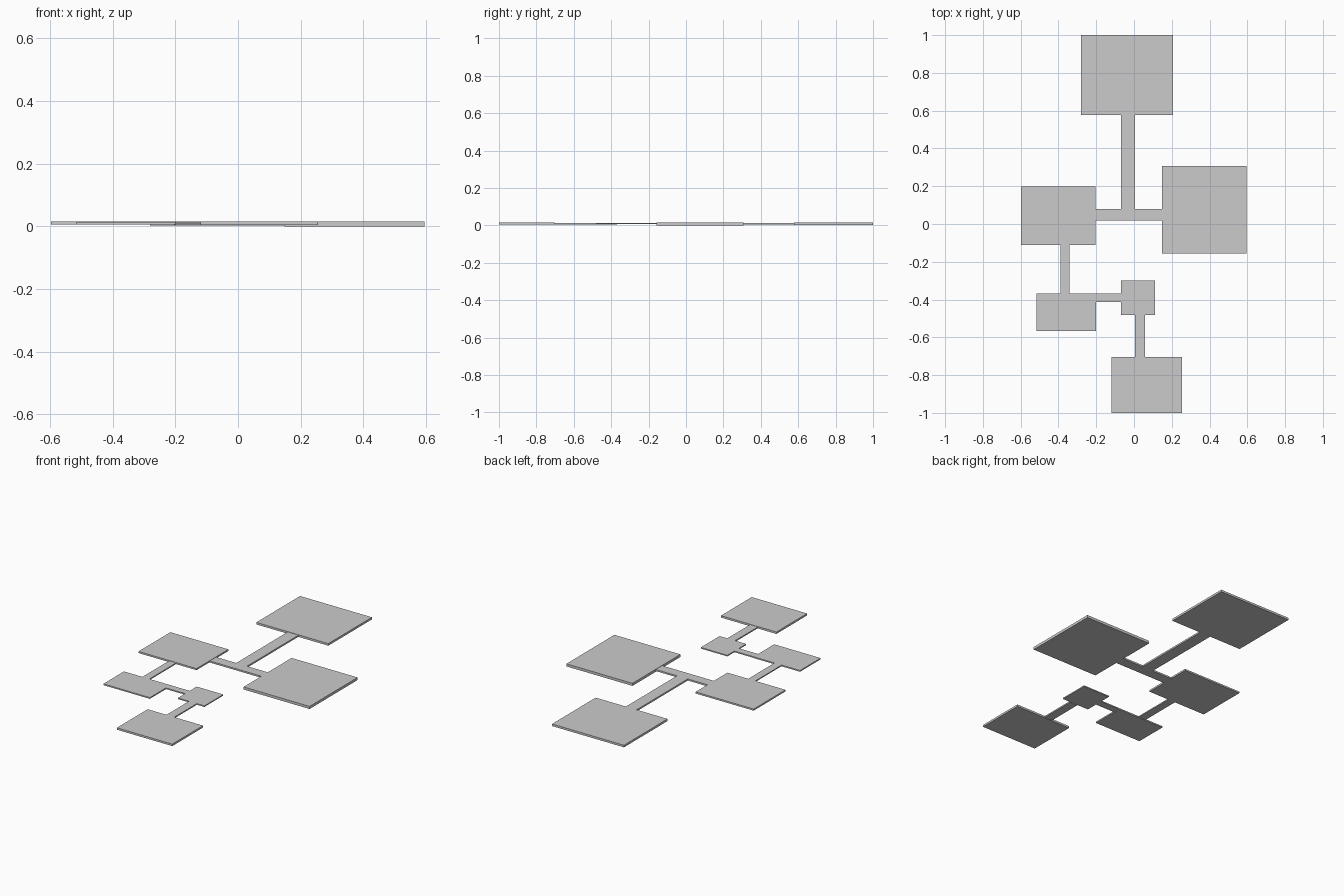
import bpy, bmesh
from mathutils import Vector

# Flat slab from x, y and z ranges
def slab(name, x0, x1, y0, y1, z0, z1):
    bm = bmesh.new()
    bmesh.ops.create_cube(bm, size=1)
    for v in bm.verts:
        v.co = Vector((x1 if v.co.x > 0 else x0,
                       y1 if v.co.y > 0 else y0,
                       z1 if v.co.z > 0 else z0))
    me = bpy.data.meshes.new(name)
    bm.to_mesh(me)
    bm.free()
    ob = bpy.data.objects.new(name, me)
    bpy.context.collection.objects.link(ob)

TOP = 0.016
# Rooms
slab("north_room", -0.28, 0.207, 0.578, 1.0, 0.003, TOP)
slab("east_room", 0.148, 0.595, -0.157, 0.307, 0.0, TOP)
slab("west_room", -0.597, -0.204, -0.11, 0.198, 0.006, TOP)
slab("southwest_room", -0.515, -0.2, -0.567, -0.368, 0.006, 0.014)
slab("small_room", -0.07, 0.11, -0.482, -0.3, 0.007, 0.014)
slab("south_room", -0.12, 0.255, -1.0, -0.703, 0.004, TOP)

# Corridors
slab("north_corridor", -0.068, 0.005, 0.08, 0.578, 0.004, 0.014)
slab("cross_corridor", -0.204, 0.148, 0.018, 0.08, 0.004, 0.014)
slab("west_corridor", -0.39, -0.342, -0.368, -0.11, 0.007, 0.014)
slab("link_corridor", -0.2, -0.07, -0.412, -0.368, 0.007, 0.014)
slab("south_corridor", 0.005, 0.058, -0.703, -0.482, 0.006, 0.014)
